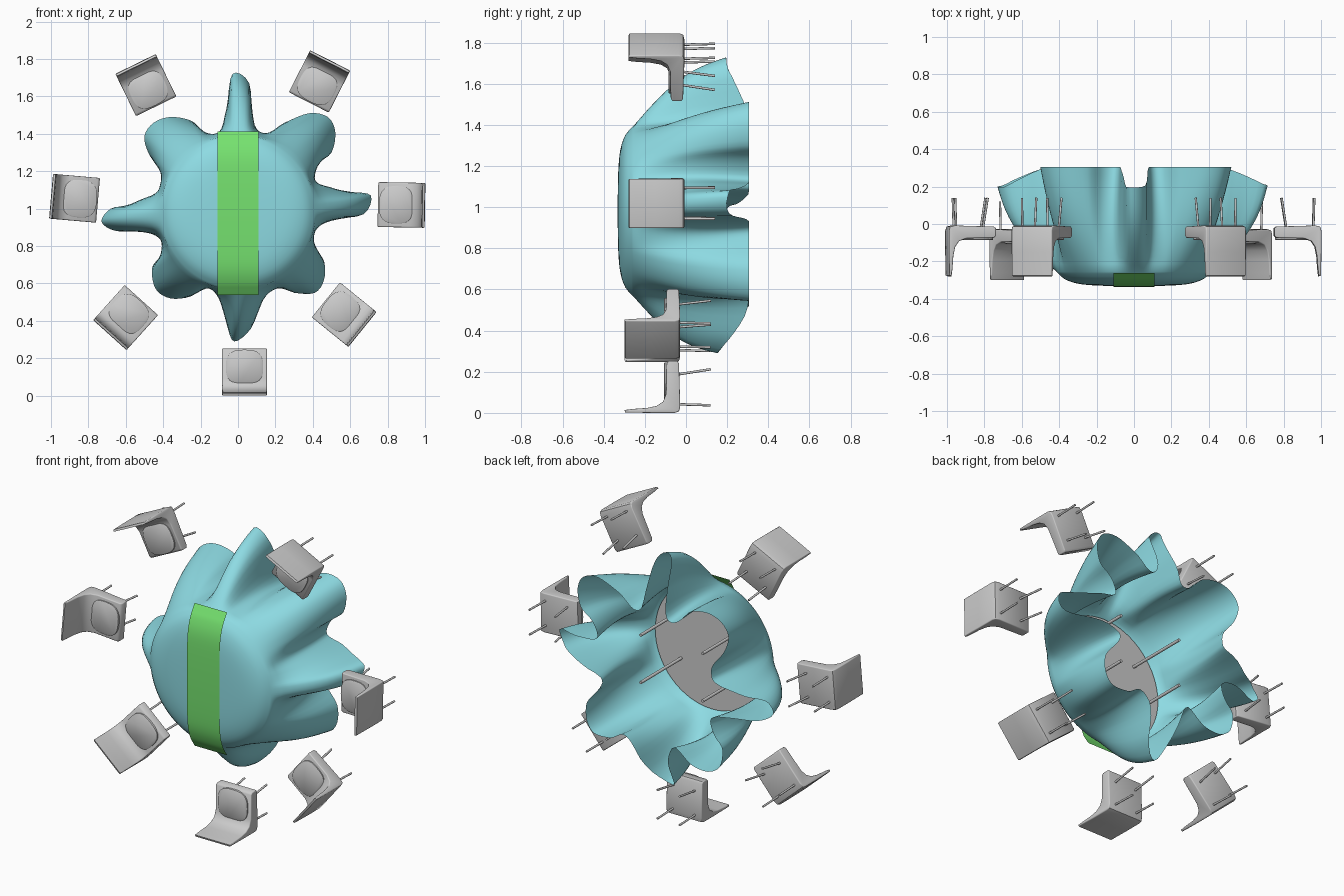
import bpy, bmesh, math
from mathutils import Matrix, Vector

if "Cube" in bpy.data.objects:
    bpy.data.objects.remove(bpy.data.objects["Cube"])

def paint(o, name, col):
    m = bpy.data.materials.new(name)
    m.diffuse_color = (*col, 1)
    m.use_nodes = True
    m.node_tree.nodes["Principled BSDF"].inputs["Base Color"].default_value = m.diffuse_color
    o.data.materials.append(m)

def make(name, bm, angle=40):
    bmesh.ops.recalc_face_normals(bm, faces=bm.faces[:])
    me = bpy.data.meshes.new(name)
    bm.to_mesh(me)
    bm.free()
    o = bpy.data.objects.new(name, me)
    bpy.context.collection.objects.link(o)
    bpy.ops.object.select_all(action='DESELECT')
    o.select_set(True)
    bpy.context.view_layer.objects.active = o
    bpy.ops.object.shade_smooth_by_angle(angle=math.radians(angle))
    return o

def rod(bm, a, b, r, n=12):
    a, b = Vector(a), Vector(b)
    d = b - a
    M = Matrix.Translation((a + b) / 2) @ d.to_track_quat('Z', 'Y').to_matrix().to_4x4()
    bmesh.ops.create_cone(bm, cap_ends=True, segments=n, radius1=r, radius2=r,
                          depth=d.length, matrix=M)

def spline(pts, k, closed=False):
    n, out = len(pts), []
    for i in range(n if closed else n - 1):
        g = (lambda j: pts[j % n]) if closed else (lambda j: pts[max(0, min(n - 1, j))])
        p0, p1, p2, p3 = (Vector(g(i + j)) for j in (-1, 0, 1, 2))
        for s in range(k):
            t = s / k
            out.append(0.5 * (2 * p1 + (p2 - p0) * t + (2 * p0 - 5 * p1 + 4 * p2 - p3) * t * t
                              + (3 * p1 - p0 - 3 * p2 + p3) * t ** 3))
    if not closed:
        out.append(Vector(pts[-1]))
    return out

# Tablecloth: round top draping to a wavy hem (x, z outline)
CZ = 0.98
HEM = [(-.03, 1.72), (.06, 1.67), (.08, 1.46), (.15, 1.41), (.25, 1.46), (.38, 1.51), (.48, 1.49),
       (.52, 1.41), (.5, 1.3), (.43, 1.24), (.42, 1.15), (.5, 1.11), (.6, 1.09), (.71, 1.07),
       (.67, .97), (.5, .94), (.41, .89), (.41, .82), (.46, .72), (.46, .62), (.41, .55), (.3, .55),
       (.22, .57), (.13, .5), (.07, .36), (-.02, .29), (-.06, .38), (-.09, .5), (-.15, .57),
       (-.25, .53), (-.36, .52), (-.44, .57), (-.46, .68), (-.42, .75), (-.42, .84), (-.5, .88),
       (-.65, .88), (-.73, .93), (-.68, 1.0), (-.58, 1.02), (-.45, 1.08), (-.42, 1.13), (-.42, 1.2),
       (-.48, 1.3), (-.5, 1.39), (-.45, 1.46), (-.36, 1.49), (-.25, 1.47), (-.17, 1.41),
       (-.09, 1.42), (-.06, 1.54)]
TOP = spline([(.06, -.332), (.2, -.329), (.3, -.319), (.37, -.295), (.415, -.255)], 3)

hem = [(p[0], p[1] - CZ) for p in spline(HEM, 4, True)]
N = len(hem)
ang = [math.atan2(z, x) for x, z in hem]

def wrap(a):
    return (a + math.pi) % (2 * math.pi) - math.pi

# Rim directions are averaged so that each fold widens towards the top
rim_ang = [ang[i] + sum(wrap(ang[(i + k) % N] - ang[i]) for k in range(-12, 13)) / 25
           for i in range(N)]
bm = bmesh.new()
centre = bm.verts.new((0, -.333, CZ))
cols = []
for (x, z), a, ra in zip(hem, ang, rim_ang):
    r = math.hypot(x, z)
    tip = max(0, min(1, (r - .48) / .22)) * max(0, math.cos(4 * a))
    y = .305 - (.11 if z > -.3 else .16) * tip
    r -= .05 * max(0, min(1, 1 - (r - .42) / .1))
    hx, hz = r * math.cos(a), r * math.sin(a)
    c, s = math.cos(ra), math.sin(ra)
    col = [(R * c, Y, CZ + R * s) for R, Y in TOP]
    for i in range(1, 15):
        t = i / 14
        b = .415 * (1 - t) + (.03 + .03 * tip) * math.sin(math.pi * t)
        col.append((b * c + hx * t, -.255 + (y + .255) * t, CZ + b * s + hz * t))
    cols.append([bm.verts.new(v) for v in col])
for i, c in enumerate(cols):
    d = cols[(i + 1) % N]
    bm.faces.new((centre, c[0], d[0]))
    for j in range(len(c) - 1):
        bm.faces.new((c[j], c[j + 1], d[j + 1], d[j]))
paint(make("tablecloth", bm, 70), "cloth_blue", (.27, .71, .77))

# Runner laid across the cloth
bm = bmesh.new()
half = [(0, -.338), (.2, -.335), (.3, -.326), (.37, -.304), (.41, -.28), (.437, -.262)]
path = spline([(-d, y) for d, y in half[:0:-1]] + half, 4)
rows = [[bm.verts.new((x, p[1], CZ - .005 + p[0])) for x in (-.11, .11)] for p in path]
for a, b in zip(rows, rows[1:]):
    bm.faces.new((a[0], a[1], b[1], b[0]))
paint(make("table_runner", bm), "runner_green", (.18, .76, .16))

# Table board and legs
bm = bmesh.new()
rod(bm, (0, -.27, CZ), (0, -.252, CZ), .385, 64)
make("table_top", bm)
bm = bmesh.new()
for x in (-.21, .21):
    for z in (.85, 1.14):
        rod(bm, (x, -.26, z), (x, .14, z), .009)
make("table_legs", bm)

# Chairs: (x, z, angle of the back, shift along y)
CHAIRS = [(.035, .132, 270, -.02), (.563, .437, 321, -.02), (.868, 1.02, 359, 0),
          (.433, 1.675, 63, 0), (-.49, 1.655, 116, 0), (-.868, 1.055, 175, 0), (-.597, .422, 228, -.02)]
SIDE = [(-.12, .022), (-.108, .014), (.1, .008), (.125, .014), (.132, .035), (.132, .15),
        (.13, .275), (.118, .28), (.113, .24), (.108, .17), (.098, .122), (.078, .092), (.04, .077),
        (-.108, .074), (-.12, .064)]
for n, (cx, cz, deg, sh) in enumerate(CHAIRS, 1):
    c, s = math.cos(math.radians(deg)), math.sin(math.radians(deg))
    M = Matrix(((c, -s, 0, cx), (0, 0, -1, sh), (s, c, 0, cz), (0, 0, 0, 1)))
    # L-shaped shell
    bm = bmesh.new()
    face = bm.faces.new([bm.verts.new((u, -.12, h)) for u, h in SIDE])
    ext = bmesh.ops.extrude_face_region(bm, geom=[face])
    bmesh.ops.translate(bm, vec=(0, .24, 0),
                        verts=[g for g in ext['geom'] if isinstance(g, bmesh.types.BMVert)])
    bmesh.ops.recalc_face_normals(bm, faces=bm.faces[:])
    rim = [e for e in bm.edges if abs(e.verts[0].co.y - e.verts[1].co.y) < .001]
    bmesh.ops.bevel(bm, geom=rim, offset=.006, segments=3, profile=.5, affect='EDGES',
                    clamp_overlap=True)
    bm.transform(M)
    make(f"chair_shell_{n}", bm, 50)
    # Rounded-square seat pad
    bm = bmesh.new()
    rings = []
    for k, h in ((1, .07), (1, .083), (.96, .086)):
        ring = []
        for i in range(40):
            t = 2 * math.pi * i / 40
            sq = lambda v: math.copysign(abs(v) ** .7, v)
            ring.append(bm.verts.new((-.022 + .092 * k * sq(math.cos(t)), .1 * k * sq(math.sin(t)), h)))
        rings.append(ring)
    for a, b in zip(rings, rings[1:]):
        for i in range(40):
            j = (i + 1) % 40
            bm.faces.new((a[i], a[j], b[j], b[i]))
    bm.faces.new(rings[-1])
    bm.transform(M)
    make(f"chair_pad_{n}", bm)
    # Legs, front pair slightly splayed
    bm = bmesh.new()
    for v in (-.075, .075):
        rod(bm, (-.055, v * .95, .02), (-.08, v, -.14), .006)
        rod(bm, (.09, v, .02), (.095, v, -.14), .006)
    bm.transform(M)
    make(f"chair_legs_{n}", bm)
